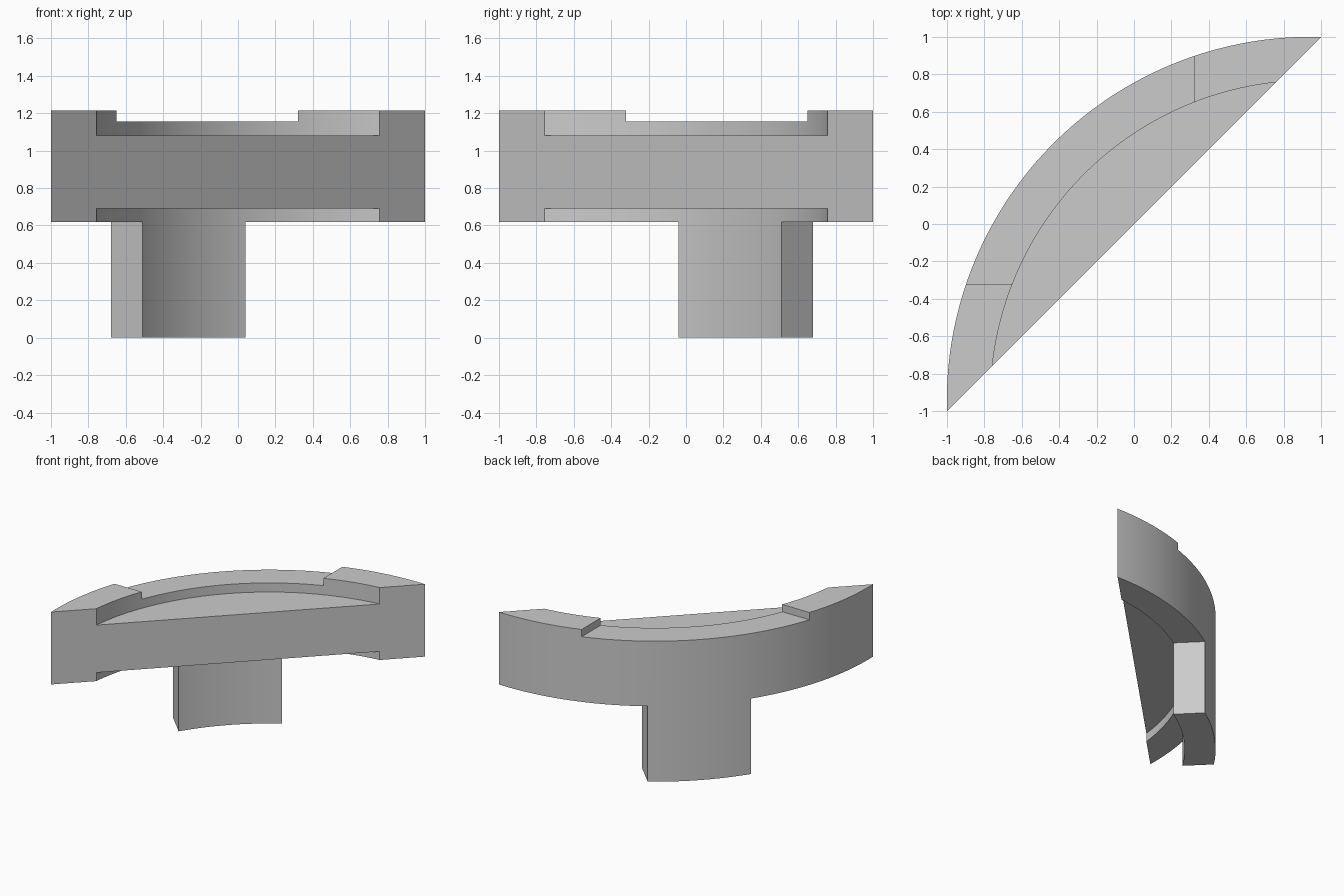
import bpy, bmesh, math
from mathutils import Matrix, Vector

cube = bpy.data.objects.get("Cube")
if cube:
    bpy.data.objects.remove(cube, do_unlink=True)

C = 0.945                        # arc centre is (C, -C)
R_OUT = math.hypot(1 - C, 1 + C)
R_IN = 1.713
TOP, RIM_LOW, LEDGE = 1.215, 0.62, 1.155
WEB_LOW, WEB_HIGH = 0.69, 1.08
LEG_HALF = 0.39                  # half width of the leg along the chord

grey = bpy.data.materials.new("plain grey")
grey.use_nodes = True
grey.diffuse_color = (0.6, 0.6, 0.6, 1)
grey.node_tree.nodes["Principled BSDF"].inputs["Base Color"].default_value = (0.6, 0.6, 0.6, 1)


def prism(name, points, z0, z1):
    """Extrude a counter-clockwise outline from z0 to z1."""
    bm = bmesh.new()
    face = bm.faces.new([bm.verts.new((x, y, z0)) for x, y in points])
    ext = bmesh.ops.extrude_face_region(bm, geom=[face], use_keep_orig=True)
    top = [v for v in ext["geom"] if isinstance(v, bmesh.types.BMVert)]
    bmesh.ops.translate(bm, verts=top, vec=(0, 0, z1 - z0))
    bmesh.ops.recalc_face_normals(bm, faces=bm.faces[:])
    mesh = bpy.data.meshes.new(name)
    bm.to_mesh(mesh)
    bm.free()
    mesh.materials.append(grey)
    obj = bpy.data.objects.new(name, mesh)
    bpy.context.collection.objects.link(obj)
    return obj


def arc(radius, a0, a1, n):
    return [(C + radius * math.cos(a0 + (a1 - a0) * i / n),
             -C + radius * math.sin(a0 + (a1 - a0) * i / n)) for i in range(n + 1)]


def box(x0, x1, y0, y1):
    return [(x0, y0), (x1, y0), (x1, y1), (x0, y1)]


# Full-height circular segment closed by the diagonal chord
start = math.atan2(1 + C, 1 - C)
end = math.atan2(C - 1, -1 - C) + 2 * math.pi
body = prism("curved_bracket", arc(R_OUT, start, end, 72), 0, TOP)

# Recesses above and below the web, and the shallow notch in the rim
circle = arc(R_IN, 0, 2 * math.pi, 256)[:-1]
cutters = [
    prism("lower_recess_cutter", circle, -1, WEB_LOW),
    prism("upper_recess_cutter", circle, WEB_HIGH, 2),
    prism("rim_notch_cutter", box(-2, 0.32, -0.32, 2), LEDGE, 2),
]
# Clear both sides of the leg below the rim
for side in (1, -1):
    x0, x1 = sorted((side * LEG_HALF, side * 3))
    turn = Matrix.Rotation(math.pi / 4, 2)
    outline = [tuple(turn @ Vector(p)) for p in box(x0, x1, -2, 2)]
    cutters.append(prism("leg_side_cutter", outline, -1, RIM_LOW))

bpy.ops.object.select_all(action="DESELECT")
bpy.context.view_layer.objects.active = body
body.select_set(True)
for cutter in cutters:
    cutter.hide_render = True
    mod = body.modifiers.new("cut", "BOOLEAN")
    mod.operation = "DIFFERENCE"
    mod.solver = "EXACT"
    mod.object = cutter
    bpy.ops.object.modifier_apply(modifier=mod.name)
    bpy.data.objects.remove(cutter, do_unlink=True)

bpy.ops.object.shade_smooth_by_angle(angle=math.radians(30))
